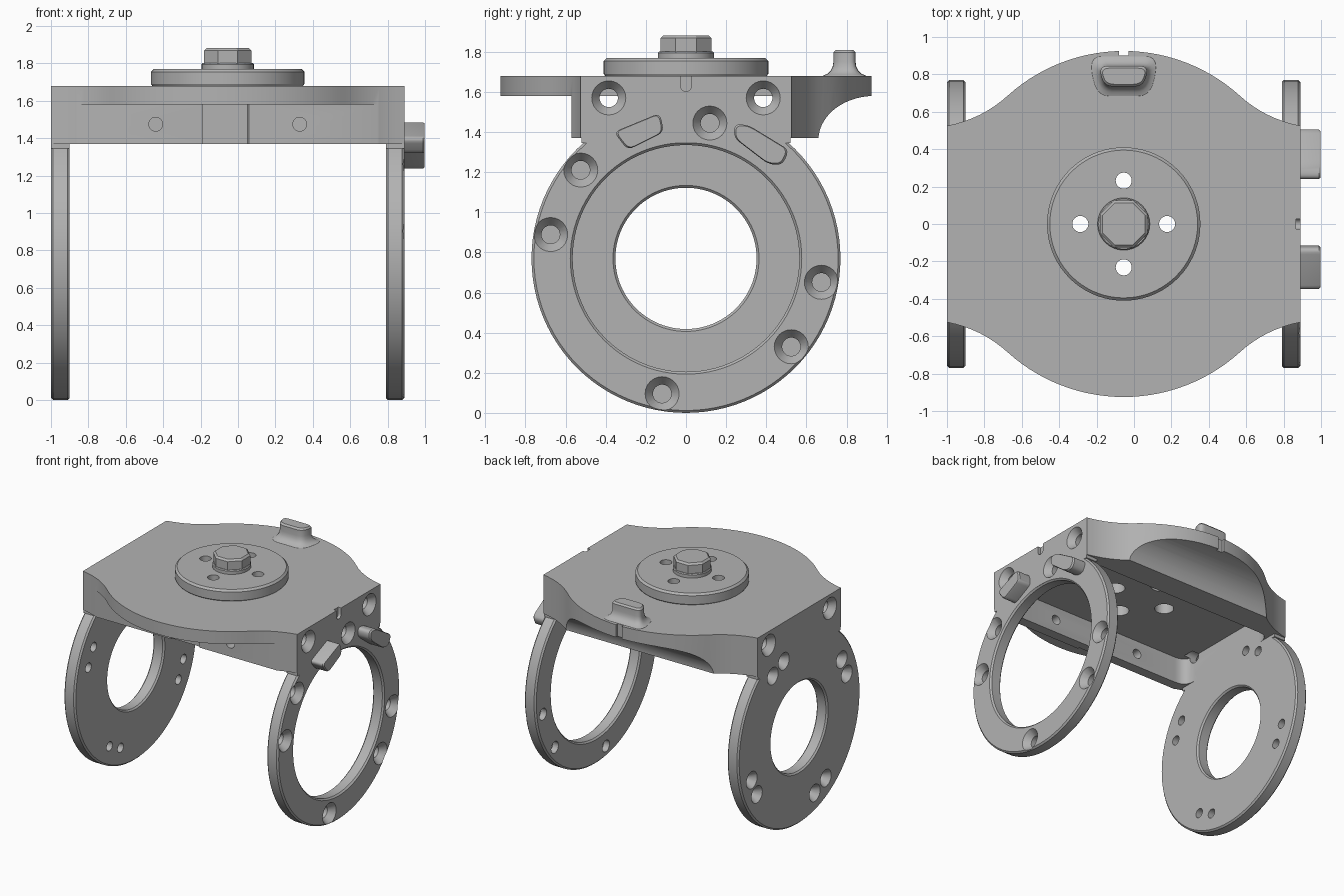
import bpy, bmesh
from math import sin, cos, pi, radians
from mathutils import Vector

cube = bpy.data.objects.get("Cube")
if cube:
    bpy.data.objects.remove(cube)

grey = bpy.data.materials.new("machined grey")
grey.use_nodes = True
grey.diffuse_color = (0.45, 0.45, 0.45, 1)
grey.node_tree.nodes["Principled BSDF"].inputs["Base Color"].default_value = (0.45, 0.45, 0.45, 1)

CX = -0.055          # middle of the bracket in x
RING_Z = 0.77        # height of the ring centres
TOP, UNDER, LOW = 1.68, 1.58, 1.37


def loft(name, loops, cyclic=False):
    """Skin matching loops of points, capped at the ends or closed on itself."""
    bm = bmesh.new()
    rows = [[bm.verts.new(p) for p in loop] for loop in loops]
    n = len(rows[0])
    pairs = list(zip(rows, rows[1:])) + ([(rows[-1], rows[0])] if cyclic else [])
    for a, b in pairs:
        for i in range(n):
            j = (i + 1) % n
            bm.faces.new((a[i], a[j], b[j], b[i]))
    if not cyclic:
        bm.faces.new(rows[0])
        bm.faces.new(rows[-1])
    bmesh.ops.recalc_face_normals(bm, faces=bm.faces)
    mesh = bpy.data.meshes.new(name)
    bm.to_mesh(mesh)
    bm.free()
    mesh.materials.append(grey)
    obj = bpy.data.objects.new(name, mesh)
    bpy.context.collection.objects.link(obj)
    return obj


def place(p, axis, h):
    u, v = p
    return {"X": (h, u, v), "Y": (u, h, v), "Z": (u, v, h)}[axis]


def prism(name, pts, axis, h0, h1):
    return loft(name, [[place(p, axis, h) for p in pts] for h in (h0, h1)])


def box(name, x, y, z):
    return prism(name, [(x[0], y[0]), (x[1], y[0]), (x[1], y[1]), (x[0], y[1])], "Z", *z)


def turned(name, profile, axis, centre, sides=24, cyclic=False, phase=0.0):
    """Lathe a (radius, height) profile about an axis."""
    ang = [2 * pi * (i + phase) / sides for i in range(sides)]
    return loft(name, [[place((centre[0] + r * cos(a), centre[1] + r * sin(a)), axis, h)
                        for a in ang] for r, h in profile], cyclic)


def rounded(corners, r, steps=5):
    """Round the corners of a polygon."""
    out = []
    pts = [Vector(c) for c in corners]
    for i, p in enumerate(pts):
        a, b = pts[i - 1] - p, pts[(i + 1) % len(pts)] - p
        a = p + a.normalized() * min(r, a.length * 0.45)
        b = p + b.normalized() * min(r, b.length * 0.45)
        for k in range(steps + 1):
            t = k / steps
            out.append(a * (1 - t) ** 2 + p * 2 * t * (1 - t) + b * t * t)
    return out


def combine(target, tool, operation="DIFFERENCE"):
    mod = target.modifiers.new("cut", "BOOLEAN")
    mod.operation, mod.solver, mod.object = operation, "EXACT", tool
    bpy.context.view_layer.update()
    mesh = bpy.data.meshes.new_from_object(
        target.evaluated_get(bpy.context.evaluated_depsgraph_get()))
    target.modifiers.clear()
    target.data = mesh
    bpy.data.objects.remove(tool)


def smooth(*objs):
    for o in bpy.context.selected_objects:
        o.select_set(False)
    for o in objs:
        o.select_set(True)
    bpy.context.view_layer.objects.active = objs[0]
    bpy.ops.object.shade_smooth_by_angle(angle=radians(28))


# Bracket outline: round middle flowing into narrower ends
quarter = [(0.925 * sin(a), 0.925 * cos(a)) for a in [0.735 * k / 14 for k in range(15)]]
p0, p1, p2 = Vector(quarter[-1]), Vector((0.757, 0.562)), Vector((0.945, 0.525))
for k in range(1, 9):
    t = k / 8
    quarter.append(tuple(p0 * (1 - t) ** 2 + p1 * 2 * t * (1 - t) + p2 * t * t))
half = [(-u, v) for u, v in quarter[:0:-1]] + quarter
outline = [(CX + u, v) for u, v in half] + [(CX - u, -v) for u, v in half]
bracket = prism("bracket", outline, "Z", LOW, TOP)

# Front overhang, curved rear gusset and underside pocket
combine(bracket, box("cutter", (-2, 2), (-1, -0.57), (1, UNDER)))
scoop = [(0.94 - 0.28 * cos(a), 1.36 + 0.22 * sin(a)) for a in [pi / 2 * k / 14 for k in range(15)]]
combine(bracket, prism("cutter", scoop + [(1.1, UNDER), (1.1, 1.2), (0.66, 1.2)], "X", -2, 2))
pocket = rounded([(-0.9, -0.49), (0.79, -0.49), (0.79, 0.46), (-0.9, 0.46)], 0.1)
combine(bracket, prism("cutter", pocket, "Z", 1.2, UNDER))
combine(bracket, prism("cutter", [(-0.19, -0.6), (-0.19, -0.555), (0.05, -0.555), (0.08, -0.6)],
                       "Z", 1.2, UNDER))
for x in (-0.44, 0.33):
    combine(bracket, turned("cutter", [(0.037, -0.7), (0.037, -0.4)], "Y", (x, 1.475)))

# Side rings and their necks
for inner, outer, bore in ((-0.9, -1.0, 0.352), (0.79, 0.89, 0.565)):
    lo, hi = min(inner, outer), max(inner, outer)
    c, r = 0.012, 0.77
    ring = turned("ring", [(bore, lo + c), (bore + c, lo), (r - c, lo), (r, lo + c),
                           (r, hi - c), (r - c, hi), (bore + c, hi), (bore, hi - c)],
                  "X", (0, RING_Z), 96, True)
    combine(ring, box("neck", (lo, hi), (-0.52, 0.52), (1.345, 1.5)), "UNION")
    combine(bracket, ring, "UNION")

# Countersunk screw holes in both sides
def polar(r, deg):
    return r * cos(radians(deg)), RING_Z + r * sin(radians(deg))


def countersink(pos, face, sign, r):
    prof = [(r + 0.01, face + sign * 0.01), (r, face), (r * 0.54, face - sign * 0.05),
            (r * 0.54, face - sign * 0.16)]
    combine(bracket, turned("cutter", prof, "X", pos))


corners = [(-0.385, 1.57), (0.385, 1.57)]
for pos in corners + [polar(0.685, d) for d in (80, 140, 170, -10, -40, -100)]:
    countersink(pos, 0.89, 1, 0.085)
for pos in corners:
    countersink(pos, -1.0, -1, 0.085)
for mid in (65, 155, -25, -115):
    for d in (-7, 7):
        countersink(polar(0.63, mid + d), -1.0, -1, 0.068)

# Index marks on the side and rear edges
mark = [(0.028 * cos(a), 1.63 + 0.028 * sin(a)) for a in [-pi * k / 8 for k in range(9)]]
combine(bracket, prism("cutter", mark + [(-0.028, 1.75), (0.028, 1.75)], "X", 0.865, 1.0))
combine(bracket, box("cutter", (CX - 0.026, CX + 0.026), (0.902, 1.0), (1.5, 1.75)))

# Turntable and hub
turntable = turned("turntable", [(0.4, TOP - 0.005), (0.41, TOP + 0.01), (0.41, 1.755), (0.395, 1.77)],
                   "Z", (CX, 0), 72)
for k in range(4):
    pos = (CX + 0.232 * cos(k * pi / 2), 0.232 * sin(k * pi / 2))
    combine(bracket, turned("cutter", [(0.07, 1.5), (0.07, 1.75)], "Z", pos))
    combine(turntable, turned("cutter", [(0.043, 1.5), (0.043, 1.9)], "Z", pos))
collar = turned("hub_collar", [(0.14, 1.76), (0.14, 1.795), (0.134, 1.802)], "Z", (CX, 0), 32)
hub = turned("hub", [(0.137, 1.76), (0.137, 1.868), (0.122, 1.882)], "Z", (CX, 0), 8, phase=0.5)

# Rear peg with a flared foot
peg_shape = rounded([(-0.135, 0.055), (-0.105, -0.055), (0.105, -0.055), (0.135, 0.055)], 0.05)
flare = [(0.055, 1.675), (0.05, 1.682), (0.03, 1.69), (0.014, 1.705), (0.004, 1.725),
         (0, 1.75), (0, 1.797), (-0.012, 1.81)]
peg = loft("rear_peg", [[(CX + u * (1 + o / 0.135), 0.79 + v * (1 + o / 0.055), z)
                         for u, v in peg_shape] for o, z in flare])

# Stop blocks on the side face
stops = {"front_stop": [(-0.36, 1.4), (-0.13, 1.495), (-0.11, 1.4), (-0.29, 1.31)],
         "rear_stop": [(0.24, 1.44), (0.31, 1.435), (0.515, 1.31), (0.48, 1.235), (0.41, 1.24),
                       (0.24, 1.37)]}
blocks = []
for name, pts in stops.items():
    shape = rounded(pts, 0.035)
    mid = sum(shape, Vector((0, 0))) / len(shape)
    blocks.append(loft(name, [[(x, *(mid + (p - mid) * s)) for p in shape]
                              for x, s in ((0.86, 1), (0.988, 1), (0.998, 0.93))]))

smooth(bracket, turntable, collar, hub, peg, *blocks)
